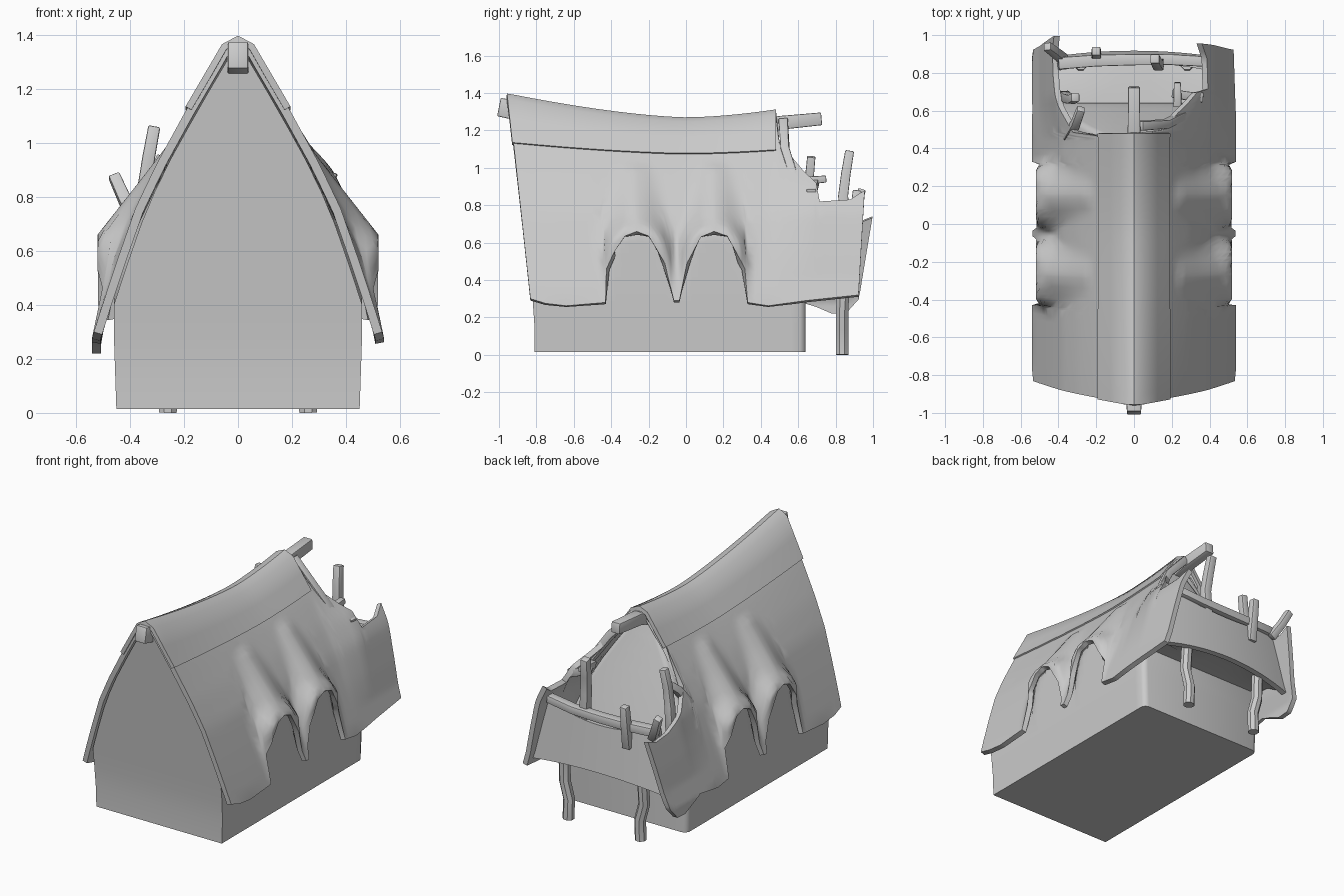
import bpy, bmesh, math
from mathutils import Vector

if "Cube" in bpy.data.objects:
    bpy.data.objects.remove(bpy.data.objects["Cube"])


def interp(pts, t):
    if t <= pts[0][0]:
        return pts[0][1]
    for (a, va), (b, vb) in zip(pts, pts[1:]):
        if t <= b:
            return va + (vb - va) * (t - a) / (b - a)
    return pts[-1][1]


def finish(name, bm, thick=0.0, offset=-1, angle=40, bevel=0.0):
    bmesh.ops.remove_doubles(bm, verts=bm.verts, dist=0.0005)
    bmesh.ops.recalc_face_normals(bm, faces=bm.faces)
    me = bpy.data.meshes.new(name)
    bm.to_mesh(me)
    bm.free()
    ob = bpy.data.objects.new(name, me)
    bpy.context.collection.objects.link(ob)
    bpy.ops.object.select_all(action='DESELECT')
    ob.select_set(True)
    bpy.context.view_layer.objects.active = ob
    if thick:
        m = ob.modifiers.new("thickness", 'SOLIDIFY')
        m.thickness, m.offset = thick, offset
        bpy.ops.object.modifier_apply(modifier=m.name)
    if bevel:
        m = ob.modifiers.new("bevel", 'BEVEL')
        m.width, m.segments = bevel, 2
        bpy.ops.object.modifier_apply(modifier=m.name)
    bpy.ops.object.shade_smooth_by_angle(angle=math.radians(angle))
    return ob


def grid(bm, rows, flip=False):
    vs = [[bm.verts.new(p) for p in r] for r in rows]
    for a, b in zip(vs, vs[1:]):
        for i in range(len(a) - 1):
            f = [a[i], a[i + 1], b[i + 1], b[i]]
            bm.faces.new(f[::-1] if flip else f)
    return vs


# Shared roof shape: sagging ridge, flared sides, two bulging dormers per side
PROF = [(0, .54), (.1, .505), (.25, .45), (.43, .38), (.58, .30), (.76, .19), (.975, .05), (1, 0)]
BULGE = [(.66, .52), (.87, .355), (1.0, .255), (1.08, .15), (1.1, 0)]
FLARE = [(.4, 0), (.8, .045), (.9, .045), (1.1, 0)]


def ridge(y):
    if y < 0:
        return 1.265 + .127 * (min(-y, .83) / .83) ** 1.5
    return 1.265 + .042 * (min(y, .48) / .48) ** 1.7


def height(y, z):
    """Profile parameter: absolute low on the roof, following the sag near the ridge."""
    R = ridge(y)
    t = min(1, max(0, (z - .7) / (R - .7)))
    return (z - .28) / (1.392 + (R - 1.392) * t - .28)


def roof_x(y, z):
    x = interp(PROF, height(y, z))
    d = min(abs(y + .25), abs(y - .15))
    half = .2 if z < .66 else .2 - .1 * min(1, (z - .66) / .36)
    flat = .13 * max(0, min(1, (.72 - z) / .12))
    k = min(1, max(0, d - flat) / max(half - flat, .01))
    x += interp(FLARE, z) * min(1, max(0, (y - .45) / .2))
    return x + max(0, interp(BULGE, z) - x) * math.cos(k * math.pi / 2) ** 2


def roof_pt(side, y, z):
    h = max(0, (z - .28) / (ridge(y) - .28))
    dy = -.12 * h * max(0, -y / .83)
    if y > .5:
        dy = (.06 if side > 0 else .17) * h * (y - .5) / .42
    return Vector((side * roof_x(y, z), y + dy, z))


# Thatched roof with arched eaves and a broken back end
ARCH = [(-.83, .30), (-.75, .275), (-.64, .262), (-.43, .28), (-.415, .46), (-.37, .55), (-.31, .635),
        (-.25, .66), (-.19, .635), (-.11, .49), (-.065, .29), (-.035, .29), (.005, .49), (.08, .63),
        (.15, .66), (.22, .635), (.30, .49), (.315, .46), (.33, .28), (.44, .262)]
EAVE = {1: ARCH + [(.64, .29), (.92, .32)],
        -1: ARCH + [(.62, .29), (.78, .22), (.86, .225), (.92, .30)]}
BREAK = {1: [(.48, 1.307), (.50, 1.14), (.55, 1.07), (.62, .98), (.68, .92), (.70, .82), (.85, .83), (.92, .88)],
         -1: [(.455, 1.303), (.465, 1.1), (.485, .88), (.6, .78), (.75, .72), (.86, .71), (.92, .74)]}
N = 24
bm = bmesh.new()
for side in (1, -1):
    ys = {p[0] for p in EAVE[side] + BREAK[side]}
    ys |= {y for y in (-.83 + .03 * i for i in range(58)) if all(abs(y - k) > .01 for k in ys)}
    rows = []
    for y in sorted(ys):
        top = ridge(y) if y <= BREAK[side][0][0] else interp(BREAK[side], y)
        bot = interp(EAVE[side], y)
        rows.append([roof_pt(side, y, top + (bot - top) * (i / N)) for i in range(N + 1)])
    grid(bm, rows, side < 0)
finish("thatched_roof", bm, .032, angle=60)

# Thin ridge layer over the roof
bm = bmesh.new()
rows = []
for i in range(28):
    y = -.836 + i * 1.316 / 27
    R = ridge(y)
    zlow = 1.13 - .45 * (1.392 - R)
    row = []
    for s, f in ((-1, 0), (-1, .45), (-1, .88), (1, 1), (1, .88), (1, .45), (1, 0)):
        p = roof_pt(s, y, zlow + (R - zlow) * f)
        row.append(p + Vector((0 if f == 1 else s * .007, 0, .005)))
    rows.append(row)
grid(bm, rows)
finish("ridge_thatch", bm, .025, angle=40)

# House body: walls follow the underside of the roof
bm = bmesh.new()
stations = [-.81, -.7, -.55, -.45] + [-.41 + .04 * i for i in range(19)] + [.36, .45, .56, .61, .632, .64]
loops = []
for y in stations:
    top = ridge(y) - .085
    zs = [.015, .03, .15, .28, .4, .47, .54, .6, .65, .7] + [.7 + (top - .7) * f for f in (.2, .4, .6, .8, 1)]
    inset = {.632: .012, .64: .035}.get(y, 0)
    left, right = [], []
    for z in zs:
        x = max(.01, min(.45 + .01 * min(z / .3, 1), roof_x(min(y, .45), z) - .042) - inset)
        yy = y - .11 * max(0, z - .2) * max(0, -y / .81) - .3 * max(0, z - .5) * max(0, y / .64)
        right.append((x, yy, z))
        left.append((-x, yy, z))
    loops.append(left + right[::-1])
vs = grid(bm, [lp + [lp[0]] for lp in loops])
for v in (vs[0], vs[-1]):
    n = len(v) - 1
    for i in range(n // 2 - 1):
        bm.faces.new((v[i], v[i + 1], v[n - 2 - i], v[n - 1 - i]))
finish("house_body", bm, angle=50)

# Curved panel and soffit closing the broken back end
bm = bmesh.new()
rows = []
for i in range(17):
    u = -1 + i / 8
    ym = .90 - .04 * u * u
    zt, zb = .69 + .06 * u * u, .395 - .05 * u * u
    rows.append([(u * (.395 + .09 * k), ym - .03 + .03 * k, zt + (zb - zt) * k) for k in (0, .33, .66, 1)])
grid(bm, rows)
finish("back_panel", bm, .035, 0)

bm = bmesh.new()
grid(bm, [[(u * .44, .60, .44), (u * .45, .75, .43), (u * .46, .89 - .04 * u * u, .41 - .04 * u * u)]
          for u in (-1, -.6, -.2, .2, .6, 1)])
finish("back_soffit", bm, .02, 0)


# Timbers swept along a short path
def beam(name, pts, w=.03, d=None, sides=4, taper=.85, smooth=30):
    d = d or w
    pts = [Vector(p) for p in pts]
    bm = bmesh.new()
    rings = []
    for i, p in enumerate(pts):
        t = (pts[min(i + 1, len(pts) - 1)] - pts[max(i - 1, 0)]).normalized()
        ref = Vector((1, 0, 0)) if abs(t.x) < .8 else Vector((0, 0, 1))
        b = t.cross(ref).normalized()
        a = b.cross(t)
        s = 1 - (1 - taper) * i / (len(pts) - 1)
        k = 1 / math.cos(math.pi / sides)
        ring = []
        for j in range(sides):
            g = 2 * math.pi * (j + .5) / sides
            ring.append(p + (a * math.cos(g) * w + b * math.sin(g) * d) * k * s)
        rings.append(ring + [ring[0]])
    grid(bm, rings)
    bmesh.ops.remove_doubles(bm, verts=bm.verts, dist=.0001)
    bmesh.ops.holes_fill(bm, edges=[e for e in bm.edges if e.is_boundary], sides=sides)
    finish(name, bm, angle=smooth, bevel=.006 if sides == 4 else 0)


beam("front_ridge_beam", [(0, -.75, 1.27), (0, -.9, 1.305), (0, -1.0, 1.325)], .042, .055, taper=.9)
beam("back_ridge_beam", [(0, .40, 1.215), (0, .5, 1.24), (0, .725, 1.262)], .036, .04)
for side, name in ((1, "right"), (-1, "left")):
    beam("back_post_" + name, [(side * .26, .835, 0), (side * .255, .835, .13),
                               (side * .285, .835, .24), (side * .28, .85, .5)], .033, sides=8, taper=1)
beam("back_rail", [(-.40, .85, .74), (-.2, .865, .735), (0, .87, .735), (.2, .87, .74), (.38, .86, .76)], .028, .032)
beam("corner_stub", [(-.37, .87, .70), (-.42, .91, .79), (-.46, .94, .88)], .025)
beam("stub_left", [(-.2, .88, .6), (-.2, .90, .75), (-.2, .915, .88)], .027)
beam("stub_right", [(.13, .86, .6), (.13, .84, .85), (.12, .855, .97), (.11, .875, 1.09)], .028)
beam("side_stub", [(-.37, .68, .66), (-.35, .665, .82), (-.33, .66, .95), (-.31, .67, 1.06)], .026)
beam("rafter_left", [(-.35, .46, .76), (-.31, .53, .87), (-.28, .61, .94)], .025)
beam("rafter_right", [(.03, .52, 1.25), (.17, .53, 1.10), (.31, .60, .88)], .025)
beam("broken_batten", [(.36, .67, .86), (.3, .675, .88), (.21, .69, .93)], .026)
beam("batten_stub", [(.23, .62, .93), (.23, .75, .94)], .022)
